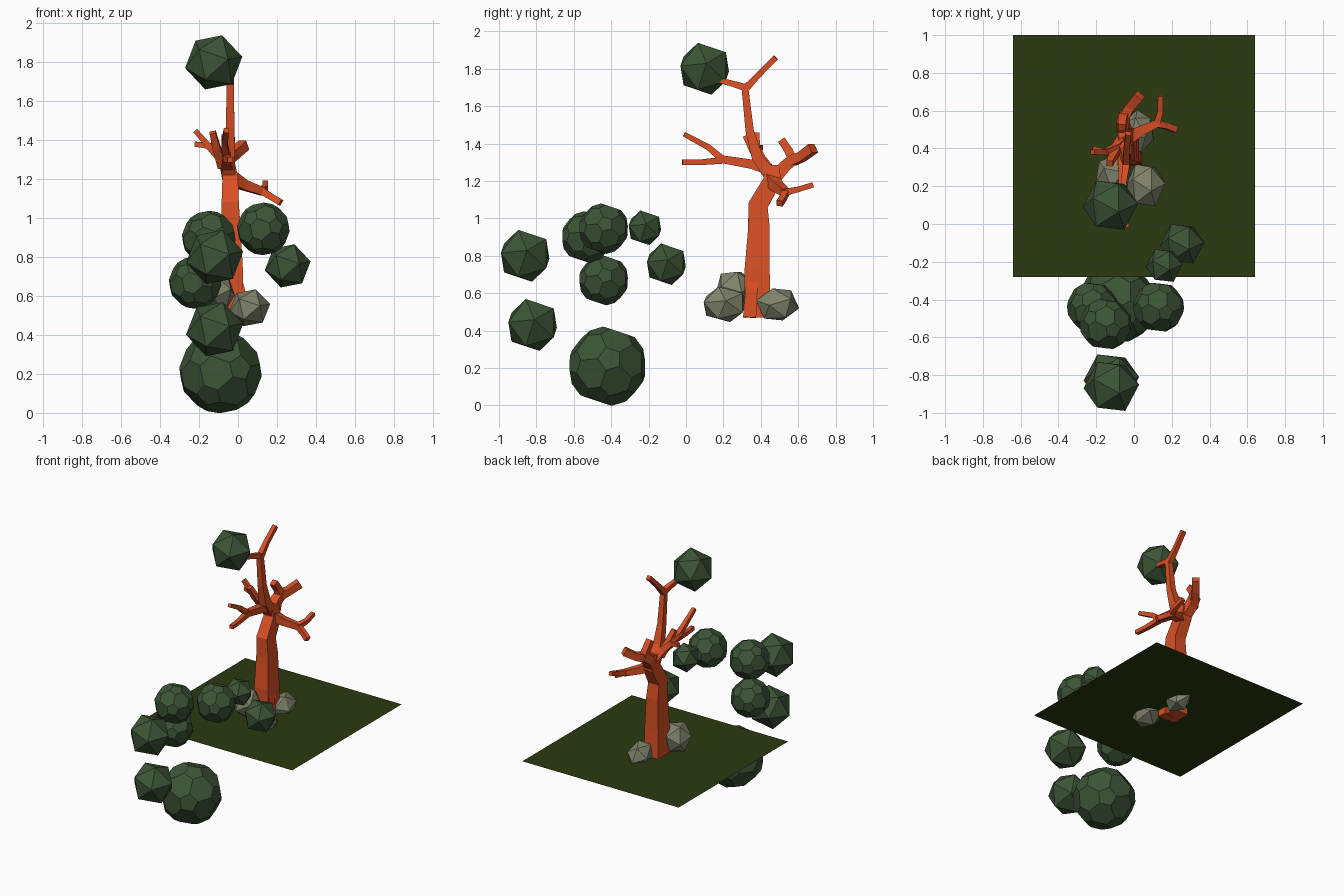
import bpy, bmesh
from mathutils import Vector, Euler, Matrix

cube = bpy.data.objects.get("Cube")
if cube:
    bpy.data.objects.remove(cube)


def material(name, r, g, b):
    mat = bpy.data.materials.new(name)
    mat.use_nodes = True
    mat.diffuse_color = (r, g, b, 1)
    mat.node_tree.nodes["Principled BSDF"].inputs["Base Color"].default_value = (r, g, b, 1)
    return mat


BARK = material("orange bark", .70, .08, .018)
LEAF = material("leaf green", .045, .09, .037)
GRASS = material("grass green", .024, .042, .005)
STONE = material("grey stone", .22, .23, .15)


def add_object(name, bm, mat):
    mesh = bpy.data.meshes.new(name)
    bmesh.ops.recalc_face_normals(bm, faces=bm.faces)
    bm.to_mesh(mesh)
    bm.free()
    mesh.materials.append(mat)
    obj = bpy.data.objects.new(name, mesh)
    bpy.context.collection.objects.link(obj)
    return obj


def limb(name, *points, aspect=1):
    """Four-sided tapered tube; each point is x, y, z, half width."""
    bm = bmesh.new()
    path = [Vector(p[:3]) for p in points]
    span = path[-1] - path[0]
    # reference axis least aligned with the limb
    axis = min(range(3), key=lambda i: abs(span[i]))
    if aspect != 1:
        axis = 0
    ref = Vector([float(i == axis) for i in range(3)])
    rings = []
    for i, p in enumerate(path):
        ahead = path[min(i + 1, len(path) - 1)]
        behind = path[max(i - 1, 0)]
        tangent = (ahead - p).normalized() + (p - behind).normalized()
        tangent.normalize()
        u = (ref - tangent * ref.dot(tangent)).normalized()
        v = tangent.cross(u) * aspect
        h = points[i][3]
        corners = (u + v, v - u, -u - v, u - v)
        rings.append([bm.verts.new(p + c * h) for c in corners])
    for low, high in zip(rings, rings[1:]):
        for k in range(4):
            n = (k + 1) % 4
            bm.faces.new((low[k], low[n], high[n], high[k]))
    bm.faces.new(rings[0])
    bm.faces.new(rings[-1])
    return add_object(name, bm, BARK)


def ball(name, x, y, z, size, mat, turn=(.3, .25, .2), cut=False):
    """Twenty-sided ball, optionally with its corners cut off."""
    bm = bmesh.new()
    bmesh.ops.create_icosphere(bm, subdivisions=1, radius=1)
    if cut:
        bmesh.ops.bevel(bm, geom=bm.verts[:], offset=30, offset_type='PERCENT',
                        segments=1, profile=.5, affect='VERTICES')
        bmesh.ops.scale(bm, verts=bm.verts, vec=Vector((1.13, 1.13, 1.13)))
    bm.transform(Matrix.LocRotScale(None, Euler(turn), None))
    bm.transform(Matrix.LocRotScale(Vector((x, y, z)), None, Vector(size)))
    return add_object(name, bm, mat)


# Ground sheet
bm = bmesh.new()
bmesh.ops.create_grid(bm, x_segments=1, y_segments=1, size=.64)
bm.transform(Matrix.Translation((0, .36, .52)))
add_object("ground", bm, GRASS)

# Trunk and root
limb("trunk", (-.03, .385, .47, .058), (-.03, .38, .72, .056), (-.035, .39, .95, .048),
     (-.04, .385, 1.07, .044), (-.04, .46, 1.2, .04), (-.05, .46, 1.28, .034), aspect=1.2)
limb("root", (.01, .34, .47, .035), (.005, .35, .62, .032), (-.02, .38, .76, .02))

# Tall leader with a fork at its top
limb("leader", (-.05, .45, 1.23, .035), (-.045, .38, 1.33, .03),
     (-.04, .34, 1.47, .022), (-.04, .315, 1.70, .018))
limb("leader_back_twig", (-.04, .315, 1.69, .02), (-.04, .39, 1.77, .016), (-.03, .48, 1.86, .015))
limb("leader_front_twig", (-.04, .315, 1.70, .019), (-.05, .25, 1.72, .016), (-.06, .17, 1.74, .014))

# Long branch reaching forward
limb("front_branch", (-.05, .45, 1.26, .03), (-.06, .35, 1.29, .025), (-.06, .17, 1.32, .02))
limb("front_low_twig", (-.06, .19, 1.31, .018), (-.05, .08, 1.30, .015), (-.04, -.02, 1.30, .014))
limb("front_high_twig", (-.06, .19, 1.32, .019), (-.07, .12, 1.38, .016), (-.06, -.01, 1.45, .013))

# Branch on the right side
limb("right_branch", (-.05, .45, 1.24, .03), (-.09, .40, 1.31, .025), (-.15, .38, 1.37, .017))
limb("right_high_twig", (-.14, .38, 1.36, .016), (-.22, .38, 1.45, .013))
limb("right_low_twig", (-.14, .38, 1.37, .015), (-.22, .40, 1.38, .013))
limb("right_front_twig", (-.08, .42, 1.27, .024), (-.11, .36, 1.36, .02), (-.13, .32, 1.44, .016))

# Thick branch reaching backward
limb("back_branch", (-.04, .46, 1.2, .036), (-.06, .53, 1.28, .032), (-.05, .58, 1.32, .029))
limb("back_long_twig", (-.05, .57, 1.31, .028), (-.02, .62, 1.33, .025), (.03, .68, 1.375, .026))
limb("back_short_twig", (-.05, .57, 1.31, .026), (-.06, .55, 1.36, .022), (-.065, .51, 1.42, .021))

# Low branch on the left side
limb("left_branch", (-.04, .45, 1.21, .034), (.03, .49, 1.17, .026), (.13, .535, 1.135, .02))
limb("left_back_twig", (.12, .53, 1.14, .018), (.14, .60, 1.155, .015), (.14, .68, 1.18, .014))
limb("left_tip_twig", (.12, .53, 1.14, .019), (.17, .52, 1.11, .017), (.22, .50, 1.08, .017))

# Foliage clumps: x, y, z, radius, corners cut
clumps = {
    "crown": (-.125, .10, 1.80, .15, False),
    "large_low": (-.09, -.42, .21, .215, True),
    "front_upper": (-.12, -.86, .80, .15, False),
    "front_lower": (-.12, -.82, .43, .15, False),
    "right_upper": (-.15, -.53, .90, .14, True),
    "right_lower": (-.22, -.44, .67, .137, True),
    "left_large": (.13, -.44, .945, .137, True),
    "left_small": (.16, -.22, .95, .10, False),
    "left_outer": (.255, -.105, .755, .12, False),
}
for name, (x, y, z, r, cut) in clumps.items():
    ball(name + "_foliage", x, y, z, (r, r, r), LEAF, cut=cut)

# Rocks around the trunk foot
ball("front_rock", .06, .205, .54, (.108, .128, .102), STONE)
ball("back_rock", .025, .49, .54, (.085, .118, .098), STONE, (.5, .1, .9))
ball("right_rock", -.11, .26, .62, (.1, .11, .115), STONE, (.1, .6, .4))
